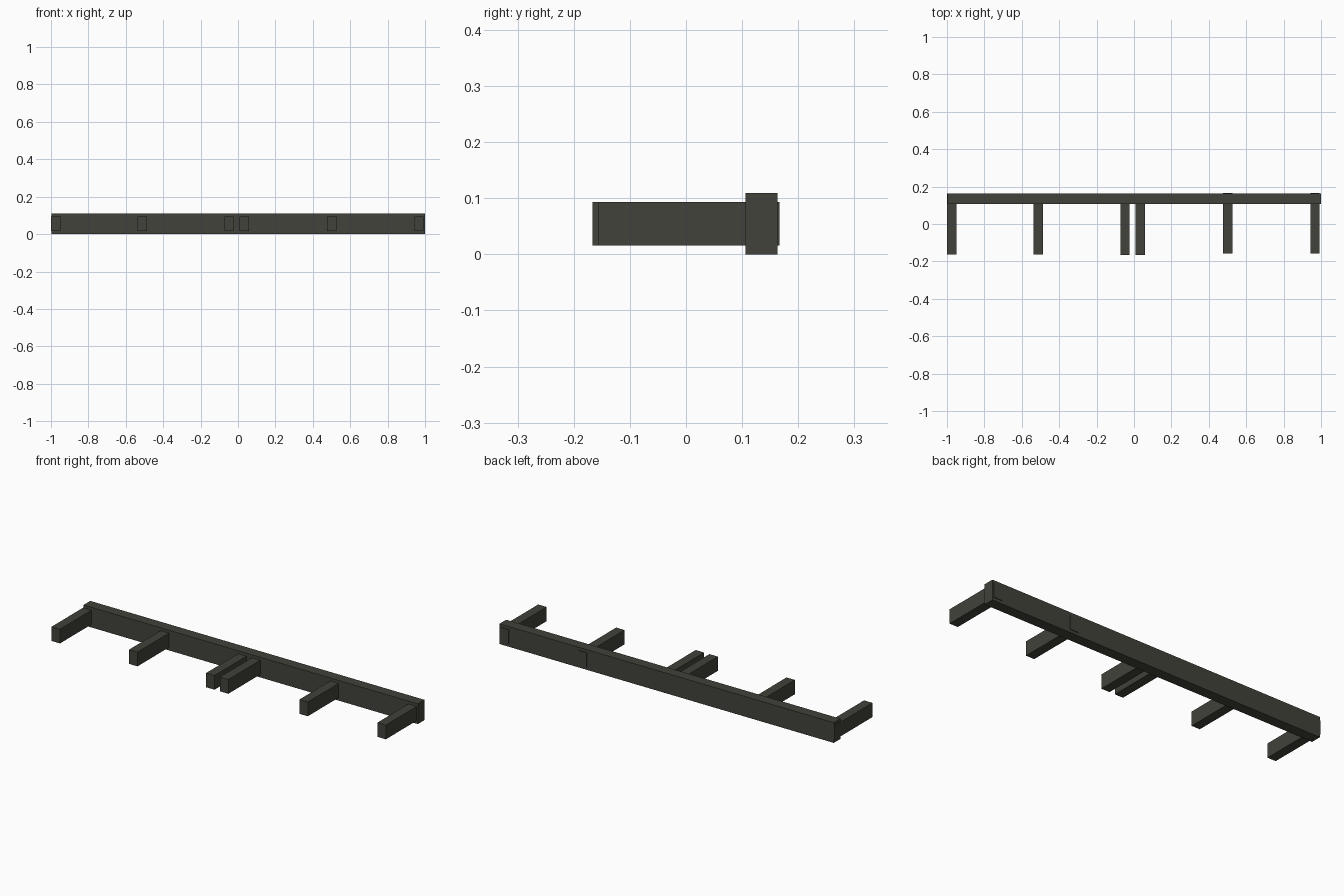
import bpy

if "Cube" in bpy.data.objects:
    bpy.data.objects.remove(bpy.data.objects["Cube"])

# One dark olive-grey colour for all the timber
mat = bpy.data.materials.new("dark olive grey")
mat.diffuse_color = (0.054, 0.054, 0.044, 1)
mat.use_nodes = True
mat.node_tree.nodes["Principled BSDF"].inputs["Base Color"].default_value = mat.diffuse_color


def box(name, x0, x1, y0, y1, z0, z1):
    bpy.ops.mesh.primitive_cube_add(
        size=1, location=((x0 + x1) / 2, (y0 + y1) / 2, (z0 + z1) / 2))
    ob = bpy.context.object
    ob.name = name
    ob.scale = (x1 - x0, y1 - y0, z1 - z0)
    bpy.ops.object.transform_apply(location=False, rotation=False, scale=True)
    ob.data.materials.append(mat)
    return ob


# Long rear beam
box("long_beam", -0.997, 1.0, 0.106, 0.163, 0.0, 0.109)

# Crossbars running through the beam: (x centre, front y)
WIDTH, LENGTH = 0.05, 0.324
bars = [(-0.975, -0.162), (-0.512, -0.162), (-0.048, -0.167),
        (0.034, -0.167), (0.502, -0.157), (0.968, -0.157)]
for i, (x, y) in enumerate(bars, 1):
    box(f"crossbar_{i}", x - WIDTH / 2, x + WIDTH / 2, y, y + LENGTH, 0.016, 0.093)
